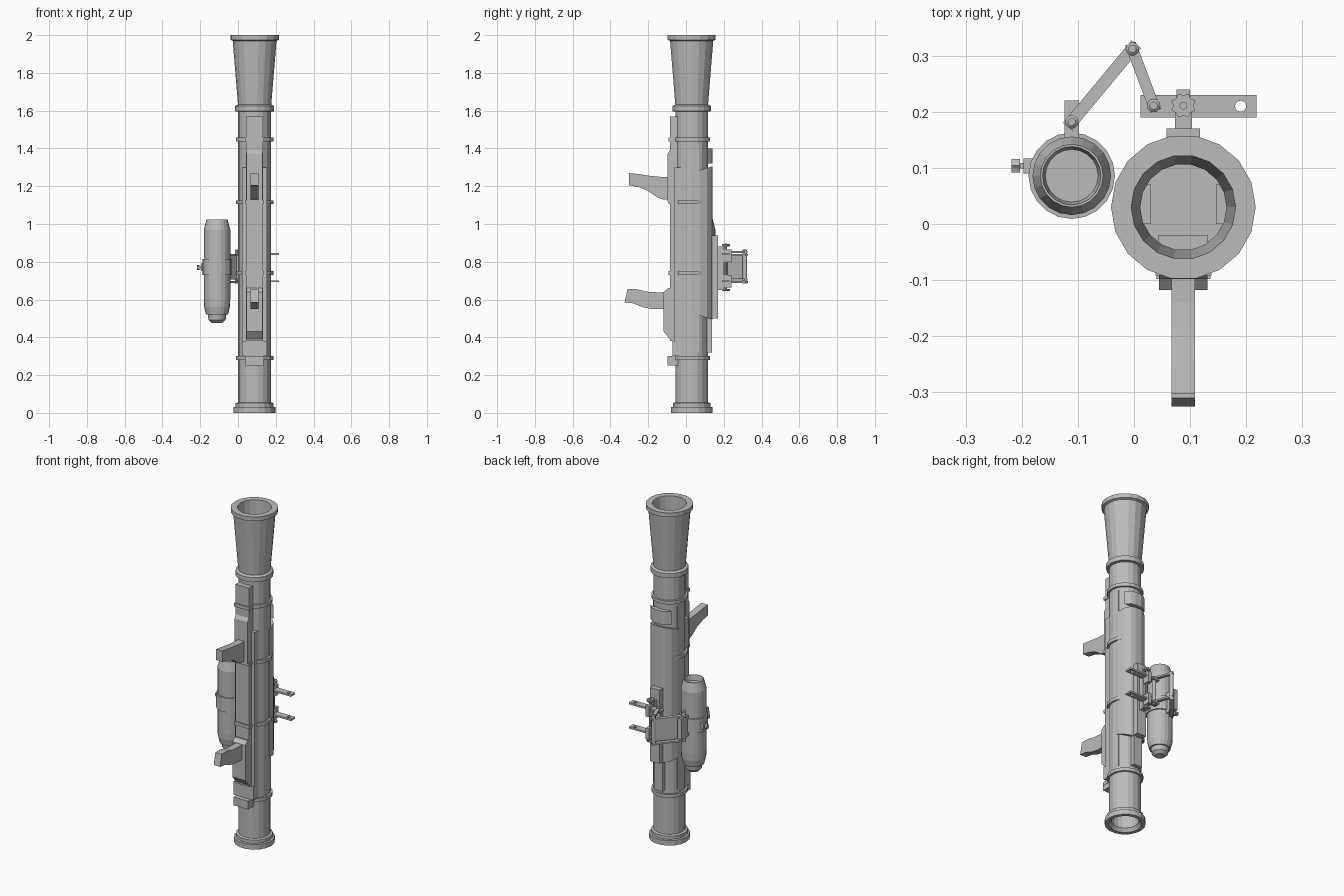
import bpy, bmesh, math
from mathutils import Vector

if "Cube" in bpy.data.objects:
    bpy.data.objects.remove(bpy.data.objects["Cube"])

grey = bpy.data.materials.new("plain grey")
grey.diffuse_color = (0.5, 0.5, 0.5, 1)
grey.use_nodes = True
grey.node_tree.nodes["Principled BSDF"].inputs["Base Color"].default_value = grey.diffuse_color
CX, CY = 0.088, 0.03          # tube axis
SX, SY = -0.111, 0.086        # sight axis


def finish(name, bm):
    bmesh.ops.remove_doubles(bm, verts=bm.verts, dist=1e-5)
    bmesh.ops.recalc_face_normals(bm, faces=bm.faces)
    me = bpy.data.meshes.new(name)
    bm.to_mesh(me)
    bm.free()
    me.materials.append(grey)
    ob = bpy.data.objects.new(name, me)
    bpy.context.collection.objects.link(ob)
    return ob


def lathe(name, profile, x, y, sides=18, closed=False):
    """Revolve (radius, z) points around a vertical axis."""
    bm = bmesh.new()
    rings = []
    for r, z in profile:
        rings.append([bm.verts.new((x + r * math.cos(2 * math.pi * i / sides),
                                    y + r * math.sin(2 * math.pi * i / sides), z))
                      for i in range(sides)] if r > 0 else [bm.verts.new((x, y, z))])
    pairs = list(zip(rings, rings[1:]))
    if closed:
        pairs.append((rings[-1], rings[0]))
    for a, b in pairs:
        for i in range(sides):
            j = (i + 1) % sides
            loop = [a[i % len(a)], a[j % len(a)], b[j % len(b)], b[i % len(b)]]
            loop = list(dict.fromkeys(loop))
            if len(loop) > 2:
                bm.faces.new(loop)
    return finish(name, bm)


def prism(name, pts, lo, hi, axis):
    """Extrude a 2D outline: axis z uses (x, y), axis x uses (y, z)."""
    put = (lambda p, h: (p[0], p[1], h)) if axis == "z" else (lambda p, h: (h, p[0], p[1]))
    bm = bmesh.new()
    a = [bm.verts.new(put(p, lo)) for p in pts]
    b = [bm.verts.new(put(p, hi)) for p in pts]
    bm.faces.new(a)
    bm.faces.new(b)
    for i in range(len(pts)):
        j = (i + 1) % len(pts)
        bm.faces.new((a[i], a[j], b[j], b[i]))
    return finish(name, bm)


def box(name, x0, x1, y0, y1, z0, z1):
    return prism(name, [(x0, y0), (x1, y0), (x1, y1), (x0, y1)], z0, z1, "z")


def link(name, p, q, width, z0, z1):
    """Flat bar between two points in plan."""
    p, q = Vector(p), Vector(q)
    d = (q - p).normalized() * width / 2
    n = Vector((-d.y, d.x))
    return prism(name, [p - d + n, p - d - n, q + d - n, q + d + n], z0, z1, "z")


# Launch tube with flared end, capped bore at both ends
lathe("launch_tube", [(0, 0.1), (0.075, 0.1), (0.075, 0.02), (0.09, 0), (0.111, 0), (0.111, 0.03),
                      (0.1, 0.032), (0.1, 0.052), (0.087, 0.056), (0.087, 1.595), (0.103, 1.597),
                      (0.103, 1.625), (0.088, 1.632), (0.116, 1.97), (0.129, 1.975), (0.129, 2.0),
                      (0.093, 2.0), (0.077, 1.64), (0.077, 1.4), (0, 1.4)], CX, CY)

# Clamp bands
for i, z in enumerate((0.28, 0.73, 1.105, 1.438)):
    lathe(f"clamp_band_{i}", [(0.08, z), (0.099, z), (0.099, z + 0.02), (0.08, z + 0.02)],
          CX, CY, closed=True)
    box(f"clamp_front_{i}", 0.038, 0.138, -0.092, -0.03, z, z + 0.02)

# Front rail, foot plate and handle mounts
box("front_rail", 0.043, 0.132, -0.085, -0.02, 0.38, 1.57)
box("rail_shoulder", 0.022, 0.154, -0.062, 0.0, 0.3, 1.3)
box("foot_plate", 0.04, 0.136, -0.098, -0.03, 0.25, 0.30)
box("lower_rail", 0.022, 0.154, -0.072, 0.0, 0.30, 0.38)
prism("upper_mount", [(-0.03, 1.11), (-0.098, 1.12), (-0.098, 1.37), (-0.085, 1.39), (-0.03, 1.39)],
      0.045, 0.131, "x")
prism("lower_mount", [(-0.03, 0.38), (-0.085, 0.39), (-0.118, 0.43), (-0.118, 0.64), (-0.095, 0.66),
                      (-0.03, 0.66)], 0.045, 0.131, "x")

# Curved handles
HX0, HX1 = 0.067, 0.109
prism("upper_handle", [(-0.09, 1.25), (-0.14, 1.25), (-0.19, 1.255), (-0.25, 1.264), (-0.302, 1.27),
                       (-0.302, 1.205), (-0.25, 1.195), (-0.2, 1.175), (-0.15, 1.14), (-0.12, 1.13),
                       (-0.09, 1.13)], HX0, HX1, "x")
prism("lower_handle", [(-0.09, 0.64), (-0.15, 0.638), (-0.21, 0.642), (-0.26, 0.655), (-0.31, 0.655),
                       (-0.325, 0.585), (-0.28, 0.58), (-0.23, 0.56), (-0.18, 0.55), (-0.09, 0.55)],
      HX0, HX1, "x")

# Rear shell, end block and lower strip
half = [(0.086, 0.05), (0.084, 0.075), (0.07, 0.11), (0.045, 0.132), (0.02, 0.14)]
outline = [(CX + x, y) for x, y in half] + [(CX - x, y) for x, y in reversed(half)]
shell = prism("rear_shell", outline, 0.51, 1.29, "z")
for v in shell.data.vertices:      # slanted ends
    v.co.z += (v.co.y - 0.09) * (0.3 if v.co.z > 1 else -0.3)
block = [(CX + x, y) for x, y in half[2:]] + [(CX - x, y) for x, y in reversed(half[2:])]
prism("rear_end_block", block, 1.32, 1.40, "z")
box("rear_strip", CX - 0.028, CX + 0.028, 0.09, 0.138, 0.32, 0.55)
for s in (-1, 1):
    box("side_strip", CX + s * 0.07 - 0.012, CX + s * 0.07 + 0.012, 0.0, 0.07, 0.32, 1.42)

# Rear mounting rail and clamp
box("mount_rail", CX - 0.03, CX + 0.03, 0.12, 0.17, 0.5, 0.94)
box("mount_neck", CX - 0.015, CX + 0.015, 0.16, 0.2, 0.65, 0.88)
for z in (0.69, 0.825):
    box("mount_lug", CX - 0.012, CX + 0.012, 0.19, 0.24, z - 0.025, z + 0.04)

# Hinged arms: drilled bar and two links at each level
pivot, inner, outer = (-0.003, 0.312), (0.035, 0.211), (SX, 0.182)
for i, z in enumerate((0.697, 0.842)):
    z0, z1 = z - 0.005, z + 0.005
    box(f"bar_{i}", 0.012, 0.175, 0.19, 0.23, z0, z1)
    hole = [(0.19 + 0.01 * math.cos(a), 0.21 + 0.01 * math.sin(a))
            for a in [math.pi / 2 + k * math.pi / 6 for k in range(7)]]
    for s in (1, -1):              # drilled end made of two mirrored halves
        left = [(0.175, 0.21), (0.175, 0.21 + s * 0.02), (0.218, 0.21 + s * 0.02), (0.218, 0.21)]
        arc = [(0.19 + 0.01 * math.cos(k * math.pi / 6), 0.21 + s * 0.01 * math.sin(k * math.pi / 6))
               for k in range(7)]
        prism(f"bar_end_{i}", left + arc, z0, z1, "z")
    link(f"short_link_{i}", inner, pivot, 0.02, z0 + 0.01, z1 + 0.01)
    link(f"long_link_{i}", outer, pivot, 0.022, z0 - 0.005, z1 - 0.005)
    # Star knobs
    kz = 0.645 if i == 0 else 0.882
    star = [(CX + r * math.cos(k * math.pi / 8), 0.211 + r * math.sin(k * math.pi / 8))
            for k in range(16) for r in [0.023 if k % 2 else 0.018]]
    prism(f"star_knob_{i}", star, kz, kz + 0.012, "z")
lathe("knob_shaft", [(0, 0.645), (0.007, 0.645), (0.007, 0.898), (0, 0.898)], CX, 0.211, 10)
link("link_web", outer, pivot, 0.008, 0.705, 0.84)
for x, y in (pivot, inner, outer):
    lathe("hinge_pin", [(0, 0.685), (0.012, 0.685), (0.012, 0.862), (0.007, 0.866), (0, 0.866)], x, y, 12)

# Sight canister with recessed lens, band and eyepiece
lathe("sight_body", [(0, 0.48), (0.028, 0.476), (0.045, 0.492), (0.049, 0.52), (0.058, 0.52),
                     (0.068, 0.56), (0.07, 0.6), (0.07, 0.97), (0.056, 1.023), (0.052, 1.023),
                     (0.047, 0.99), (0, 0.99)], SX, SY, 20)
lathe("sight_band", [(0.065, 0.73), (0.077, 0.73), (0.077, 0.815), (0.065, 0.815)], SX, SY, 20, True)
box("sight_bracket", SX - 0.013, SX + 0.013, 0.15, 0.22, 0.71, 0.835)

# Side adjusting knob
box("knob_base", -0.197, -0.18, 0.09, 0.117, 0.75, 0.79)
ring = [(0.104 + r * math.cos(k * math.pi / 6), 0.77 + r * math.sin(k * math.pi / 6))
        for k in range(12) for r in [0.014 if k % 2 else 0.011]]
prism("adjusting_knob", ring, -0.218, -0.203, "x")
box("knob_stem", -0.205, -0.195, 0.099, 0.109, 0.765, 0.775)
